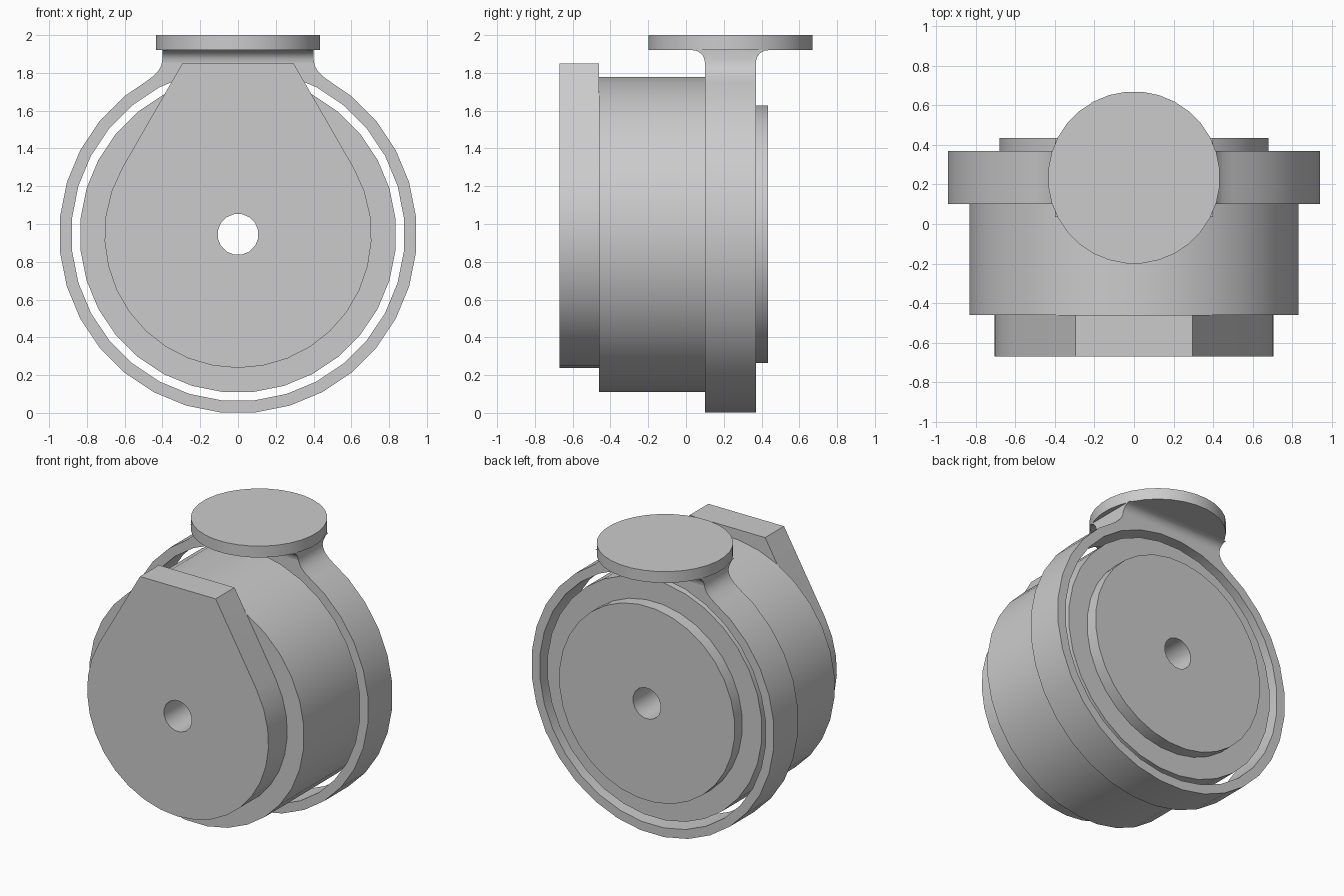
import bpy
import bmesh
from math import cos, sin, pi, radians
from mathutils import Vector

cube = bpy.data.objects.get("Cube")
if cube:
    bpy.data.objects.remove(cube, do_unlink=True)

grey = bpy.data.materials.new("light grey")
grey.use_nodes = True
grey.diffuse_color = (0.6, 0.6, 0.6, 1)
grey.node_tree.nodes["Principled BSDF"].inputs["Base Color"].default_value = (0.6, 0.6, 0.6, 1)

AXIS_Z = 0.945      # height of the main axis
STEP = 2 * pi / 32


def circle(r, n=32, cx=0, cz=AXIS_Z):
    """Polygon with flat sides on the axes."""
    return [(cx + r * cos((k + 0.5) * 2 * pi / n), cz + r * sin((k + 0.5) * 2 * pi / n))
            for k in range(n)]


def mirrored(half):
    """Close a right-hand outline by mirroring it in x."""
    return half + [(-x, z) for x, z in reversed(half)]


def prism(name, loops, start, end, axis="y"):
    """Extrude an outline, with optional holes, along an axis."""
    place = {"x": lambda a, b: (start, a, b),
             "y": lambda a, b: (a, start, b),
             "z": lambda a, b: (a, b, start)}[axis]
    bm = bmesh.new()
    edges = []
    for loop in loops:
        vs = [bm.verts.new(place(a, b)) for a, b in loop]
        edges += [bm.edges.new((v, vs[i - 1])) for i, v in enumerate(vs)]
    bmesh.ops.triangle_fill(bm, use_beauty=True, edges=edges)
    out = bmesh.ops.extrude_face_region(bm, geom=bm.faces[:], use_keep_orig=True)
    moved = [g for g in out["geom"] if isinstance(g, bmesh.types.BMVert)]
    shift = Vector([end - start if c == axis else 0 for c in "xyz"])
    bmesh.ops.translate(bm, verts=moved, vec=shift)
    bmesh.ops.recalc_face_normals(bm, faces=bm.faces[:])
    mesh = bpy.data.meshes.new(name)
    bm.to_mesh(mesh)
    bm.free()
    mesh.materials.append(grey)
    obj = bpy.data.objects.new(name, mesh)
    bpy.context.collection.objects.link(obj)
    bpy.ops.object.select_all(action="DESELECT")
    obj.select_set(True)
    bpy.context.view_layer.objects.active = obj
    bpy.ops.object.shade_smooth_by_angle(angle=radians(30))
    return obj


bore = circle(0.109, 16)

# Drum and the low boss on its back
prism("drum", [circle(0.838), bore], -0.46, 0.35)
prism("back_boss", [circle(0.685), bore], 0.35, 0.435)

# Front plate: round below, tapering along tangents to a flat top
R = 0.707
tangent = radians(29.7)
arc = [tangent - (tangent + pi / 2) * i / 11 for i in range(11)]
plate = [(0.295, 1.85)] + [(R * cos(a), AXIS_Z + R * sin(a)) for a in arc]
bottom = [(0, AXIS_Z - R)]
prism("front_plate", [plate + bottom + mirrored(plate)[len(plate):], bore], -0.67, -0.46)

# Clamp ring with its neck blending out of the top
neck = [(0.4, 1.92), (0.4, 1.87), (0.406, 1.84), (0.422, 1.81), (0.452, 1.78), (0.5, 1.745)]
ring = [(0.947 * cos((k + 0.5) * STEP), AXIS_Z + 0.947 * sin((k + 0.5) * STEP))
        for k in range(4, -9, -1)]
prism("clamp_ring", [mirrored(neck + ring), circle(0.883)], 0.10, 0.37)

# Fillet flaring from the neck faces into the flange
MID_Y = 0.235
F = 0.065
flare = [(0.135 + F * (1 - cos(t)), 1.855 + F * sin(t))
         for t in [pi / 2 * i / 6 for i in range(7)]]
prism("neck_flare", [[(y + MID_Y, z) for y, z in mirrored(flare)]], -0.4, 0.4, "x")

# Round mounting flange
prism("mounting_flange", [circle(0.436, 32, 0, MID_Y)], 1.92, 2.0, "z")
